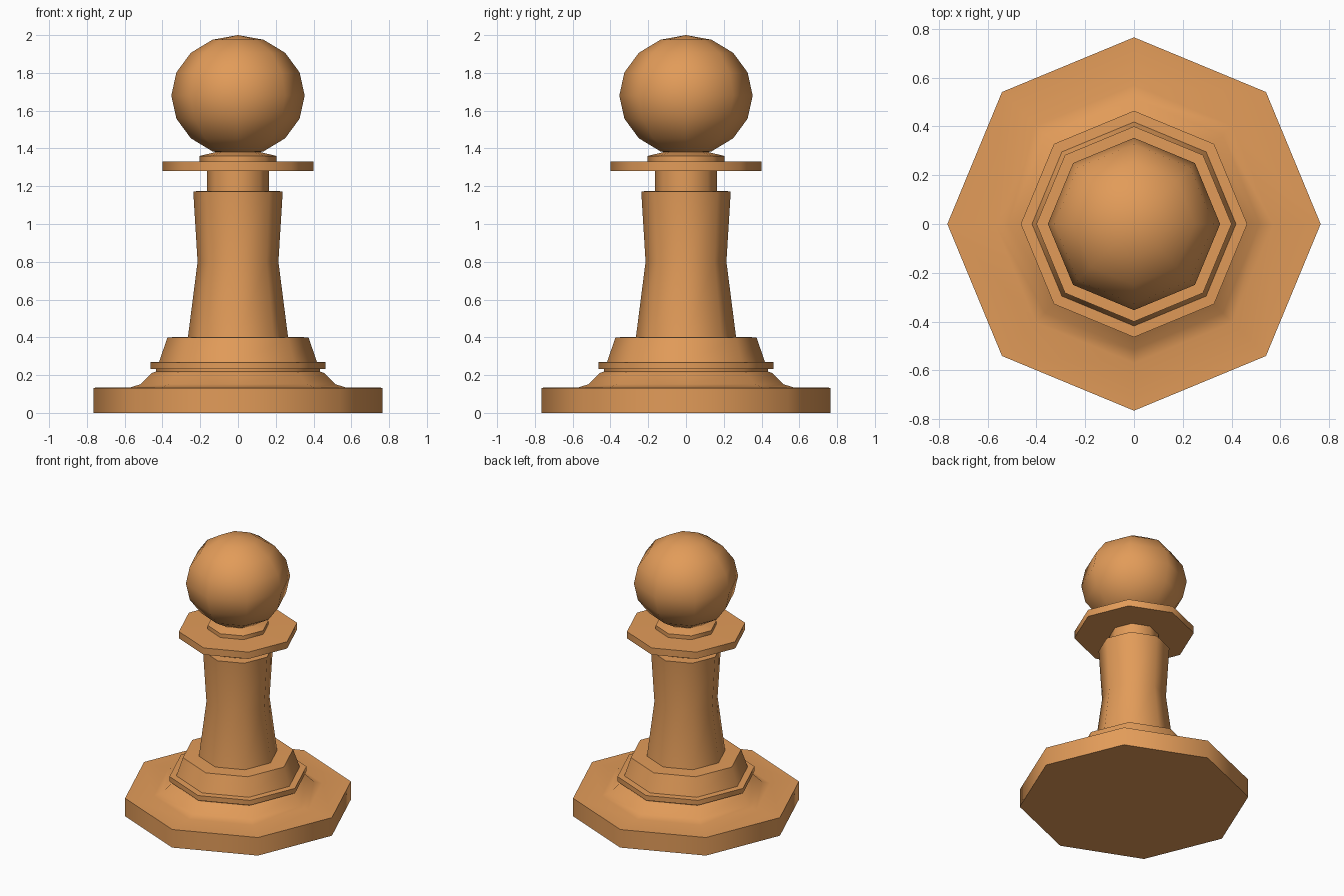
import bpy, bmesh, math

if "Cube" in bpy.data.objects:
    bpy.data.objects.remove(bpy.data.objects["Cube"])

SIDES = 8
wood = bpy.data.materials.new("warm_wood")
wood.diffuse_color = (0.76, 0.33, 0.10, 1)
wood.use_nodes = True
wood.node_tree.nodes["Principled BSDF"].inputs["Base Color"].default_value = wood.diffuse_color


def finish(name, bm):
    mesh = bpy.data.meshes.new(name)
    bm.to_mesh(mesh)
    bm.free()
    mesh.materials.append(wood)
    ob = bpy.data.objects.new(name, mesh)
    bpy.context.collection.objects.link(ob)
    bpy.ops.object.select_all(action='DESELECT')
    ob.select_set(True)
    bpy.context.view_layer.objects.active = ob
    bpy.ops.object.shade_smooth_by_angle(angle=math.radians(50))
    return ob


def lathe(name, profile, cap_bottom=False):
    """Turn a (radius, z) profile, listed bottom to top, into an octagonal shell."""
    bm = bmesh.new()
    rings = []
    for r, z in profile:
        rings.append([bm.verts.new((r * math.cos(math.tau * i / SIDES),
                                    r * math.sin(math.tau * i / SIDES), z))
                      for i in range(SIDES)])
    for low, high in zip(rings, rings[1:]):
        for i in range(SIDES):
            j = (i + 1) % SIDES
            bm.faces.new((low[i], low[j], high[j], high[i]))
    if cap_bottom:
        bm.faces.new(rings[0][::-1])
    return finish(name, bm)


# Wide foot with a sloping shoulder
lathe("base", [(0.765, 0), (0.765, 0.133), (0.57, 0.135), (0.515, 0.152),
               (0.455, 0.212), (0.435, 0.218), (0.435, 0.232)], cap_bottom=True)
# Raised ring and tapered step
lathe("base_ring", [(0.435, 0.232), (0.464, 0.232), (0.464, 0.268),
                    (0.418, 0.27), (0.373, 0.40), (0.265, 0.402)])
# Waisted column
lathe("column", [(0.265, 0.402), (0.214, 0.80), (0.237, 1.173), (0.165, 1.175)])
# Neck, collar disc and small seat under the head
lathe("collar", [(0.165, 1.175), (0.165, 1.28), (0.40, 1.28), (0.40, 1.33),
                 (0.205, 1.332), (0.205, 1.36), (0.12, 1.38)])

# Round head
bm = bmesh.new()
bmesh.ops.create_uvsphere(bm, u_segments=SIDES, v_segments=8, radius=1)
for v in bm.verts:
    v.co = (v.co.x * 0.353, v.co.y * 0.353, 1.68 + v.co.z * 0.32)
finish("head", bm)
